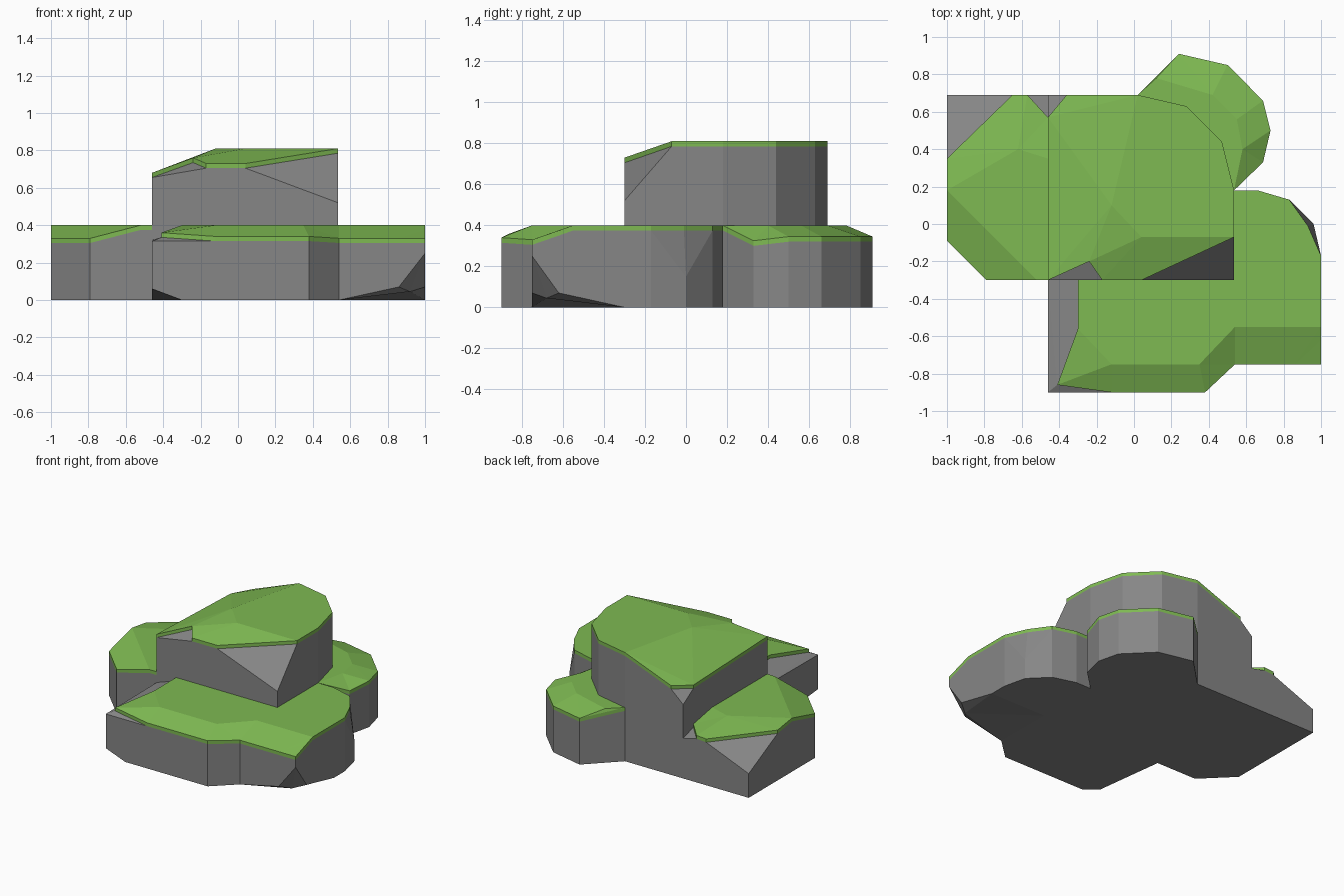
import bpy
from mathutils import Vector
from mathutils.geometry import delaunay_2d_cdt

if "Cube" in bpy.data.objects:
    bpy.data.objects.remove(bpy.data.objects["Cube"])

LIP = 0.025  # thickness of the grass layer


def material(name, rgb):
    m = bpy.data.materials.new(name)
    m.diffuse_color = (*rgb, 1.0)
    m.use_nodes = True
    m.node_tree.nodes["Principled BSDF"].inputs["Base Color"].default_value = m.diffuse_color
    return m


ROCK = material("grey rock", (0.24, 0.24, 0.24))
GRASS = material("green grass", (0.21, 0.49, 0.085))


def inside(p, poly):
    hit = False
    for a, b in zip(poly, poly[1:] + poly[:1]):
        if (a[1] > p[1]) != (b[1] > p[1]):
            if p[0] < a[0] + (p[1] - a[1]) * (b[0] - a[0]) / (b[1] - a[1]):
                hit = not hit
    return hit


def loop(pts):
    return list(zip(pts, pts[1:] + pts[:1]))


def sheet(heights, edges, region, hole=None, flip=False):
    """Triangulated surface over xy->z points, kept in region and out of hole."""
    keys = list(heights)
    idx = [(keys.index(a), keys.index(b)) for a, b in edges]
    co, _, tris, orig, _, _ = delaunay_2d_cdt([Vector(k) for k in keys], idx, [], 0, 1e-6)
    out = []
    for t in tris:
        c = sum((co[i] for i in t), Vector((0, 0))) / len(t)
        if not inside(c, region) or (hole and inside(c, hole)):
            continue
        f = []
        for i in t:
            k = keys[orig[i][0]] if orig[i] else min(keys, key=lambda q: (Vector(q) - co[i]).length)
            f.append((*k, heights[k]))
        n = (Vector(f[1]) - Vector(f[0])).cross(Vector(f[2]) - Vector(f[0])).z
        out.append(f[::-1] if (n < 0) != flip else f)
    return out


def make_object(name, faces, mat):
    index, polys = {}, []
    for f in faces:
        polys.append([index.setdefault(tuple(round(c, 4) for c in v), len(index)) for v in f])
    me = bpy.data.meshes.new(name)
    me.from_pydata(list(index), [], polys)
    me.materials.append(mat)
    bpy.context.collection.objects.link(bpy.data.objects.new(name, me))


def walls(pts, low, high):
    return [[(*a, low[a]), (*b, low[b]), (*b, high[b]), (*a, high[a])] for a, b in loop(pts)]


def ledge(name, outline, rim, inner=(), creases=(), under=None, under_inner=(), under_creases=()):
    """Outline points given as (x, y) lie below the grass rim; (x, y, z) are bare rock."""
    top = {p[:2]: p[2] for p in rim}
    low = {k: z - LIP for k, z in top.items()}
    edge = [p[:2] for p in outline]
    rim_xy = list(top)
    rock_z = {p[:2]: (p[2] if len(p) == 3 else low[p]) for p in outline}
    base = {k: (under or {}).get(k, 0.0) for k in edge}
    # rock: sides, bare corner facets, underside
    faces = walls(edge, base, rock_z)
    faces += sheet({**low, **rock_z}, loop(edge) + loop(rim_xy), edge, hole=rim_xy)
    deep = {**base, **{p[:2]: p[2] for p in under_inner}}
    faces += sheet(deep, loop(edge) + list(under_creases), edge, flip=True)
    make_object(name + "_rock", faces, ROCK)
    # grass: thin rim and folded top
    faces = walls(rim_xy, low, top)
    full = {**top, **{p[:2]: p[2] for p in inner}}
    faces += sheet(full, loop(rim_xy) + list(creases), rim_xy)
    make_object(name + "_grass", faces, GRASS)


def chain(*pts):
    return list(zip(pts, pts[1:]))


# tall upper ledge
ledge("upper_ledge",
      [(-.46, -.3), (-.17, -.3), (.04, -.3), (.535, -.3, .52), (.535, -.07), (.535, .18),
       (.47, .44), (.28, .63), (.02, .69), (-.36, .69), (-.46, .69, .55), (-.46, .57)],
      [(-.46, -.3, .68), (-.24, -.2, .76), (-.17, -.3, .73), (.04, -.3, .73),
       (.535, -.07, .81), (.535, .18, .81), (.47, .44, .81), (.28, .63, .81),
       (.02, .69, .81), (-.36, .69, .665), (-.46, .57, .65)],
      [(-.12, .1, .81), (.04, -.07, .81)],
      chain((-.24, -.2), (-.12, .1), (.04, -.07), (.535, -.07)) + chain((-.12, .1), (.02, .69)))

# left lower ledge
ledge("left_ledge",
      [(-.79, -.3), (-.52, -.3), (-.46, -.3), (-.46, .35), (-.46, .57), (-.46, .69, .3),
       (-.57, .69), (-.65, .69), (-1, .69, .18), (-1, .35), (-1, .18), (-1, -.09)],
      [(-.79, -.3, .33), (-.52, -.3, .4), (-.46, -.3, .4), (-.46, .35, .4), (-.46, .57, .36),
       (-.57, .69, .35), (-.65, .69, .345), (-1, .35, .375), (-1, .18, .4), (-1, -.09, .33)],
      [(-.62, .4, .4)],
      chain((-.52, -.3), (-1, .18), (-.62, .4), (-.46, .35)))

# front lower ledge, with undercut bottom corners
ledge("front_ledge",
      [(-.46, -.9, .315), (-.3, -.9, .315), (-.12, -.9), (.38, -.9), (.54, -.75), (.86, -.75),
       (1, -.75), (1, -.62), (1, -.55), (1, -.3), (1, -.17), (.96, 0, .15), (.83, .13),
       (.66, .18), (.535, .18), (.535, -.3), (-.3, -.3), (-.46, -.3, .32)],
      [(-.41, -.86, .36), (-.12, -.9, .34), (.38, -.9, .34), (.54, -.75, .33), (.86, -.75, .33),
       (1, -.75, .33), (1, -.62, .375), (1, -.55, .4), (1, -.3, .4), (1, -.17, .4),
       (.93, -.01, .4), (.83, .13, .4), (.66, .18, .4), (.535, .18, .4), (.535, -.3, .4),
       (-.3, -.3, .4), (-.3, -.56, .4)],
      [(-.12, -.75, .4), (.35, -.75, .4), (.54, -.55, .4)],
      chain((-.41, -.86), (-.12, -.75), (.35, -.75), (.54, -.55), (1, -.55)),
      under={(-.46, -.9): .06, (.86, -.75): .07, (1, -.75): .25, (1, -.62): .07, (1, -.55): .055},
      under_inner=[(.92, -.68, .045)],
      under_creases=chain((.54, -.75), (.92, -.68), (1, -.3))
      + chain((1, -.75), (.92, -.68)) + chain((-.3, -.9), (-.46, -.3)))

# round back lobe
ledge("back_ledge",
      [(.535, .18), (.69, .33), (.73, .5), (.69, .66), (.5, .85), (.24, .91), (.02, .69),
       (.28, .63), (.47, .44)],
      [(.535, .18, .4), (.69, .33, .325), (.73, .5, .345), (.69, .66, .345), (.5, .85, .345),
       (.24, .91, .345), (.02, .69, .4), (.28, .63, .4), (.47, .44, .4)],
      [(.58, .4, .4), (.55, .56, .4), (.42, .69, .4), (.12, .78, .4)],
      chain((.535, .18), (.58, .4), (.55, .56), (.42, .69), (.12, .78), (.02, .69)))
